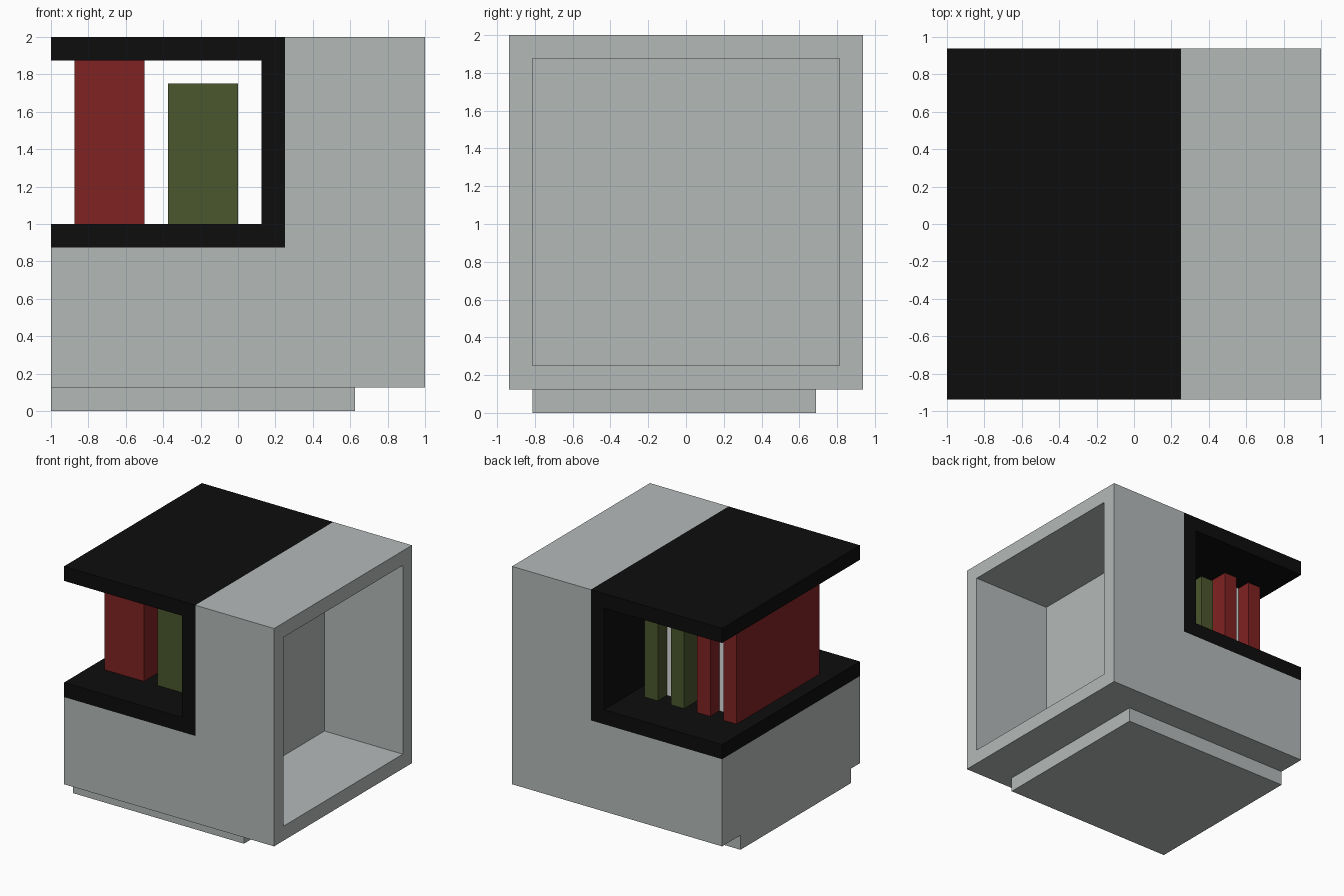
import bpy, bmesh
from mathutils import Vector

if "Cube" in bpy.data.objects:
    bpy.data.objects.remove(bpy.data.objects["Cube"])


def material(name, rgb):
    m = bpy.data.materials.new(name)
    m.diffuse_color = (*rgb, 1)
    m.use_nodes = True
    m.node_tree.nodes["Principled BSDF"].inputs["Base Color"].default_value = m.diffuse_color
    return m


GREY = material("light grey", (0.456, 0.491, 0.485))
BLACK = material("black", (0.004, 0.004, 0.004))
RED = material("dark red", (0.216, 0.016, 0.016))
GREEN = material("olive green", (0.069, 0.093, 0.026))
PAPER = material("paper white", (0.72, 0.72, 0.72))


def prism(name, points, direction, mat, inset=None):
    """Extrude a closed outline; optionally sink a recess into its +x face."""
    bm = bmesh.new()
    face = bm.faces.new([bm.verts.new(p) for p in points])
    ext = bmesh.ops.extrude_face_region(bm, geom=[face])
    verts = [g for g in ext["geom"] if isinstance(g, bmesh.types.BMVert)]
    bmesh.ops.translate(bm, verts=verts, vec=direction)
    bmesh.ops.recalc_face_normals(bm, faces=bm.faces)
    if inset:
        rim, depth = inset
        side = max(bm.faces, key=lambda f: f.calc_center_median().x)
        bmesh.ops.inset_region(bm, faces=[side], thickness=rim, use_even_offset=True)
        ext = bmesh.ops.extrude_face_region(bm, geom=[side])
        verts = [g for g in ext["geom"] if isinstance(g, bmesh.types.BMVert)]
        bmesh.ops.translate(bm, verts=verts, vec=Vector((-depth, 0, 0)))
        if side.is_valid:
            bmesh.ops.delete(bm, geom=[side], context="FACES_ONLY")
        bmesh.ops.recalc_face_normals(bm, faces=bm.faces)
    mesh = bpy.data.meshes.new(name)
    bm.to_mesh(mesh)
    bm.free()
    mesh.materials.append(mat)
    obj = bpy.data.objects.new(name, mesh)
    bpy.context.collection.objects.link(obj)
    return obj


def side_profile(name, xz, mat, **kw):
    """Outline in x and z, running the full depth."""
    return prism(name, [(x, -0.9375, z) for x, z in xz], Vector((0, 1.875, 0)), mat, **kw)


def plan(name, xy, z0, z1, mat):
    """Outline in x and y, raised from z0 to z1."""
    return prism(name, [(x, y, z0) for x, y in xy], Vector((0, 0, z1 - z0)), mat)


def rect(x0, x1, y0, y1):
    return [(x0, y0), (x1, y0), (x1, y1), (x0, y1)]


# Stepped cabinet body with an open compartment in the right side
side_profile("cabinet_body",
             [(-1, 0.125), (1, 0.125), (1, 2), (0.25, 2), (0.25, 0.875), (-1, 0.875)],
             GREY, inset=(0.125, 0.745))

# Plinth under the body
plan("plinth", rect(-1, 0.625, -0.8125, 0.6875), 0, 0.125, GREY)

# Black shelf frame, open at the left, front and back
side_profile("shelf_frame",
             [(-1, 0.875), (0.25, 0.875), (0.25, 2), (-1, 2),
              (-1, 1.875), (0.125, 1.875), (0.125, 1), (-1, 1)], BLACK)

# Books: a U-shaped cover with the spine to the front, and recessed pages
T = 0.125
for label, x, top, mat in (("red", -0.875, 1.875, RED), ("green", -0.375, 1.75, GREEN)):
    y0, y1 = -0.5625, 0.5625
    plan(label + "_book_cover",
         [(x, y0), (x + 3 * T, y0), (x + 3 * T, y1), (x + 2 * T, y1),
          (x + 2 * T, y0 + T), (x + T, y0 + T), (x + T, y1), (x, y1)], 1, top, mat)
    plan(label + "_book_pages", rect(x + T, x + 2 * T, y0 + T, y1 - T), 1, top, PAPER)
